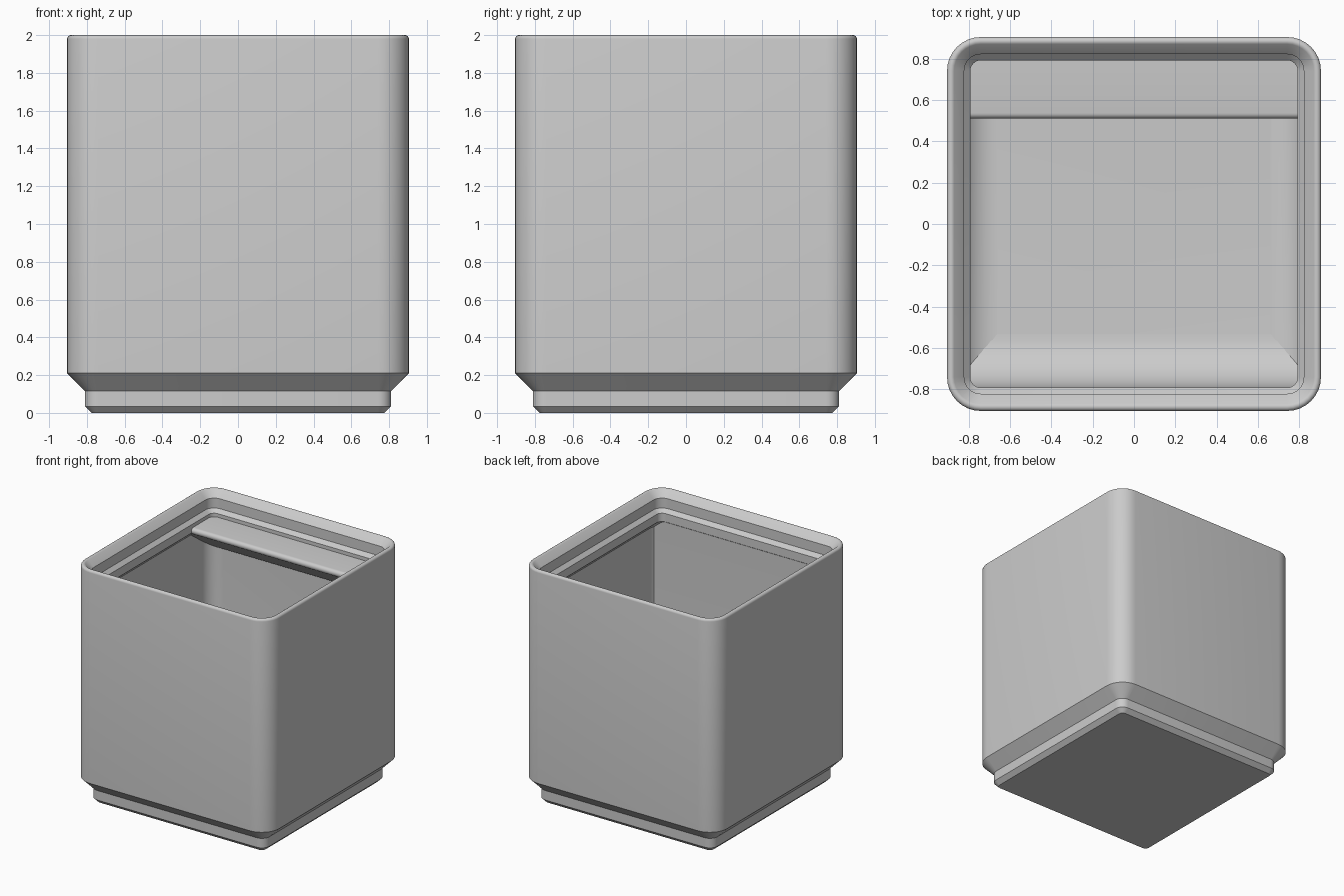
import bpy, bmesh, math

if "Cube" in bpy.data.objects:
    bpy.data.objects.remove(bpy.data.objects["Cube"])

grey = bpy.data.materials.new("light grey plastic")
grey.diffuse_color = (0.6, 0.6, 0.6, 1)
grey.use_nodes = True
grey.node_tree.nodes["Principled BSDF"].inputs["Base Color"].default_value = grey.diffuse_color

CORNER = 0.742   # centre of every rounded corner
FLOOR = 0.30
WALL = 0.863     # inner wall half width
LIP = 0.792      # lip opening half width


def arc(cx, cz, r, a0, a1, n):
    """Points on an arc, angles in degrees."""
    return [(cx + r * math.cos(math.radians(a0 + (a1 - a0) * i / n)),
             cz + r * math.sin(math.radians(a0 + (a1 - a0) * i / n)))
            for i in range(n + 1)]


def finish(bm, name):
    bmesh.ops.recalc_face_normals(bm, faces=bm.faces)
    mesh = bpy.data.meshes.new(name)
    bm.to_mesh(mesh)
    bm.free()
    mesh.materials.append(grey)
    ob = bpy.data.objects.new(name, mesh)
    bpy.context.collection.objects.link(ob)
    bpy.ops.object.select_all(action='DESELECT')
    ob.select_set(True)
    bpy.context.view_layer.objects.active = ob
    bpy.ops.object.shade_smooth_by_angle(angle=math.radians(30))
    return ob


def rounded_square(bm, half, z, n=8):
    r = max(half - CORNER, 0.006) if half > 0.82 or z > 0.25 else half - 0.741
    c = half - r
    ring = []
    for k, (sx, sy) in enumerate([(1, 1), (-1, 1), (-1, -1), (1, -1)]):
        for px, py in arc(sx * c, sy * c, r, 90 * k, 90 * k + 90, n):
            ring.append(bm.verts.new((px, py, z)))
    return ring


def loft(name, profile):
    bm = bmesh.new()
    rings = [rounded_square(bm, h, z) for h, z in profile]
    for a, b in zip(rings, rings[1:]):
        for i in range(len(a)):
            j = (i + 1) % len(a)
            bm.faces.new((a[i], a[j], b[j], b[i]))
    bm.faces.new(rings[0])
    bm.faces.new(rings[-1])
    return finish(bm, name)


def prism(name, profile, half_x):
    """Extrude a (y, z) outline across x."""
    bm = bmesh.new()
    ends = [[bm.verts.new((x, y, z)) for y, z in profile] for x in (-half_x, half_x)]
    n = len(profile)
    for i in range(n):
        j = (i + 1) % n
        bm.faces.new((ends[0][i], ends[0][j], ends[1][j], ends[1][i]))
    for e in ends:
        bm.faces.new(e)
    return finish(bm, name)


# Body: stepped foot, outer wall, rounded rim, stacking lip, inner wall, filleted floor
FILLET = 0.2
body = [(0.776, 0), (0.811, 0.035), (0.811, 0.115), (0.905, 0.21)]
body += arc(0.885, 1.98, 0.02, 0, 135, 6)
body += [(0.822, 1.943), (0.822, 1.86), (LIP, 1.83), (LIP, 1.76), (WALL, 1.69)]
body += arc(WALL - FILLET, FLOOR + FILLET, FILLET, 0, -90, 10)
loft("bin_body", body)

# Front scoop: wall flush with the lip, curving into the floor
R = 0.26
scoop = [(-0.84, 1.75), (-LIP, 1.758)]
scoop += arc(-LIP + R, FLOOR + R, R, 180, 270, 14)
scoop += [(-LIP + R, FLOOR - 0.03), (-0.84, FLOOR - 0.03)]
prism("front_scoop", scoop, 0.866)

# Label shelf along the back, rounded front edge and sloping underside
e = 0.027
shelf = [(0.84, 1.80)] + arc(0.51 + e, 1.80 - e, e, 90, 234, 8) + [(0.84, 1.52)]
prism("label_shelf", shelf, 0.866)
